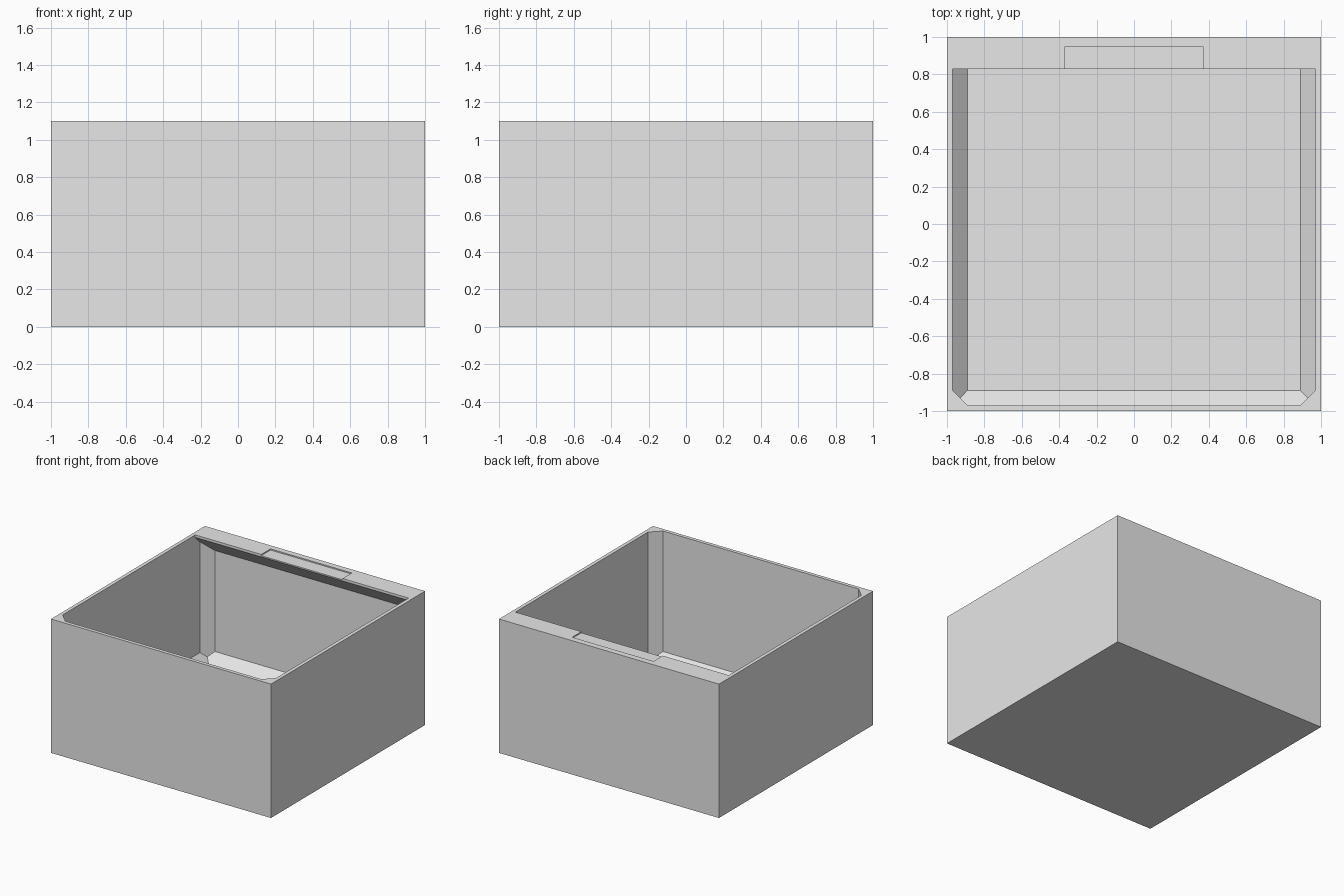
import bpy
import bmesh
from mathutils import Vector, Matrix

if "Cube" in bpy.data.objects:
    bpy.data.objects.remove(bpy.data.objects["Cube"], do_unlink=True)

HEIGHT, FLOOR, INNER, BEVEL = 1.10, 0.03, 0.97, 0.08
LIP_Y, LIP_BOTTOM = 0.83, 1.08

grey = bpy.data.materials.new("plain grey")
grey.use_nodes = True
grey.diffuse_color = (0.8, 0.8, 0.8, 1)
grey.node_tree.nodes["Principled BSDF"].inputs["Base Color"].default_value = grey.diffuse_color


def box(low, high):
    """A bmesh box between two opposite corners."""
    low, high = Vector(low), Vector(high)
    bm = bmesh.new()
    place = Matrix.Translation((low + high) / 2) @ Matrix.Diagonal((*(high - low), 1))
    bmesh.ops.create_cube(bm, size=1, matrix=place)
    return bm


def slice_off(bm, point, normal):
    """Cut away everything beyond a plane and cap the cut."""
    geom = bm.verts[:] + bm.edges[:] + bm.faces[:]
    cut = bmesh.ops.bisect_plane(bm, geom=geom, plane_co=point, plane_no=normal, clear_outer=True)
    edges = [e for e in cut["geom_cut"] if isinstance(e, bmesh.types.BMEdge)]
    bmesh.ops.contextual_create(bm, geom=edges)


def make_object(name, bm):
    bmesh.ops.recalc_face_normals(bm, faces=bm.faces[:])
    mesh = bpy.data.meshes.new(name)
    bm.to_mesh(mesh)
    bm.free()
    mesh.materials.append(grey)
    obj = bpy.data.objects.new(name, mesh)
    bpy.context.collection.objects.link(obj)
    return obj


def carve(target, cutter):
    cutter.hide_render = True
    mod = target.modifiers.new("carve", 'BOOLEAN')
    mod.operation, mod.solver, mod.object = 'DIFFERENCE', 'EXACT', cutter
    bpy.context.view_layer.objects.active = target
    bpy.ops.object.modifier_apply(modifier=mod.name)
    bpy.data.objects.remove(cutter, do_unlink=True)


# Outer block
bin_body = make_object("storage_bin", box((-1, -1, 0), (1, 1, HEIGHT)))

# Hollow with bevelled upright corners and bevelled floor edges
hollow = box((-INNER, -INNER, FLOOR), (INNER, INNER, LIP_BOTTOM))
for sx in (-1, 1):
    for sy in (-1, 1):
        slice_off(hollow, (sx * INNER, sy * (INNER - BEVEL), 0), (sx, sy, 0))
for side in ((1, 0), (-1, 0), (0, 1), (0, -1)):
    at = Vector((*side, 0)) * INNER
    at.z = FLOOR + BEVEL
    slice_off(hollow, at, (*side, -1))

# Sloped underside of the back lip, then the straight opening above it
slice_off(hollow, (0, LIP_Y, LIP_BOTTOM), (0, 1, 1))
hollow.normal_update()
top = max(hollow.faces, key=lambda f: f.calc_center_median().z)
raised = bmesh.ops.extrude_face_region(hollow, geom=[top])["geom"]
bmesh.ops.delete(hollow, geom=[top], context='FACES_ONLY')
bmesh.ops.translate(hollow, vec=(0, 0, 0.2), verts=[v for v in raised if isinstance(v, bmesh.types.BMVert)])
carve(bin_body, make_object("hollow_cutter", hollow))

# Shallow label recess on the back lip
carve(bin_body, make_object("recess_cutter", box((-0.37, 0.7, HEIGHT - 0.01), (0.37, 0.95, 1.3))))
